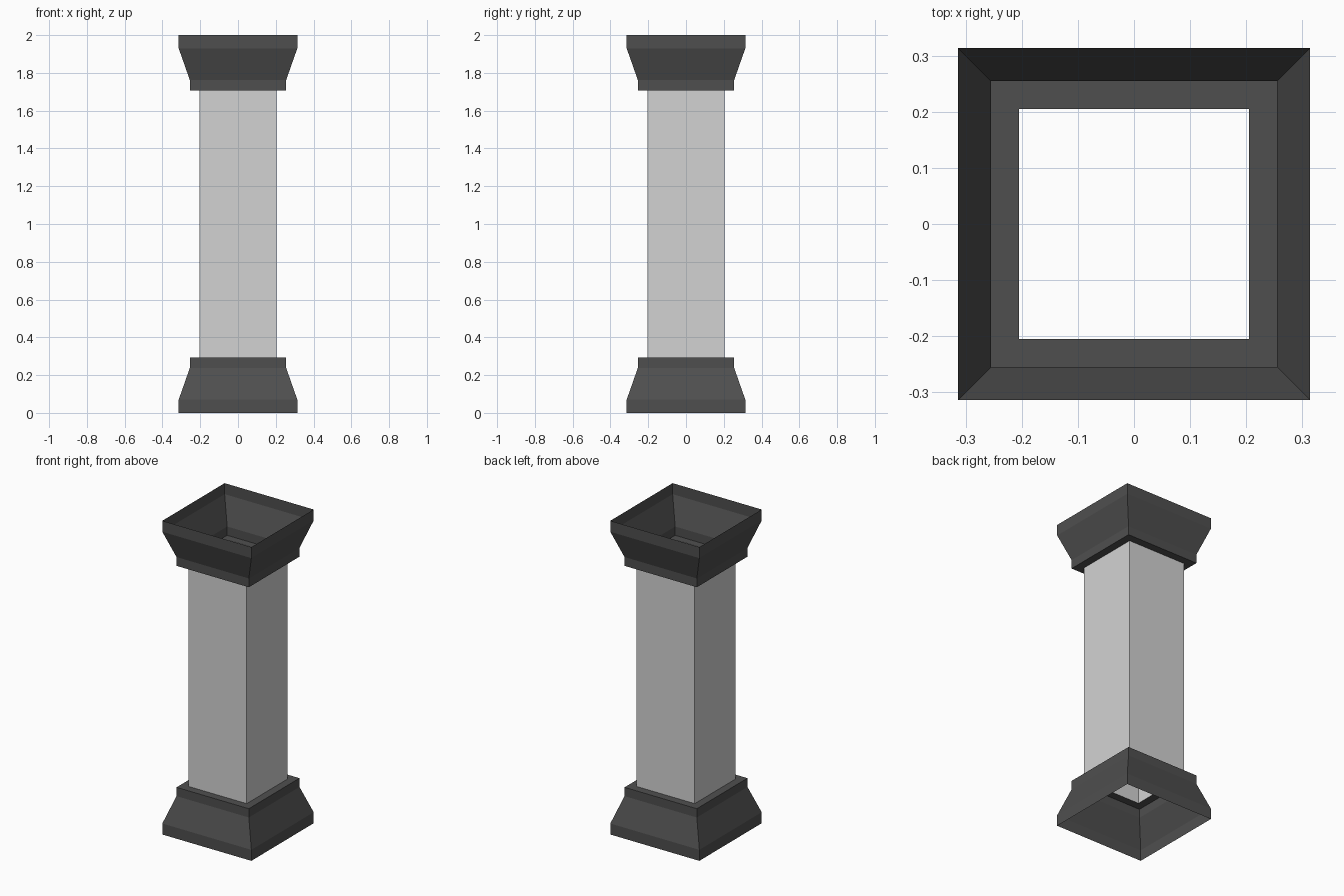
import bpy, bmesh

if "Cube" in bpy.data.objects:
    bpy.data.objects.remove(bpy.data.objects["Cube"])

HEIGHT = 2.0


def material(name, value):
    m = bpy.data.materials.new(name)
    m.diffuse_color = (value, value, value, 1)
    m.use_nodes = True
    m.node_tree.nodes["Principled BSDF"].inputs["Base Color"].default_value = m.diffuse_color
    return m


def square_shell(name, profile, mat):
    """Open square shell from (half width, z) points listed bottom to top."""
    bm = bmesh.new()
    rings = [[bm.verts.new((sx * w, sy * w, z))
              for sx, sy in ((-1, -1), (1, -1), (1, 1), (-1, 1))]
             for w, z in profile]
    for lo, hi in zip(rings, rings[1:]):
        for i in range(4):
            j = (i + 1) % 4
            bm.faces.new((lo[i], lo[j], hi[j], hi[i]))
    mesh = bpy.data.meshes.new(name)
    bm.to_mesh(mesh)
    bm.free()
    mesh.materials.append(mat)
    obj = bpy.data.objects.new(name, mesh)
    bpy.context.collection.objects.link(obj)
    return obj


light_stone = material("light grey stone", 0.65)
dark_stone = material("dark grey stone", 0.078)

# Flared plinth: foot band, slope, neck band, inward ledge
plinth = [(0.314, 0.0), (0.314, 0.07), (0.255, 0.238), (0.255, 0.294), (0.205, 0.294)]
square_shell("column_base", plinth, dark_stone)

# Capital is the plinth flipped upside down
square_shell("column_capital", [(w, HEIGHT - z) for w, z in reversed(plinth)], dark_stone)

# Hollow square shaft between the two ledges
square_shell("column_shaft", [(0.205, 0.294), (0.205, HEIGHT - 0.294)], light_stone)
